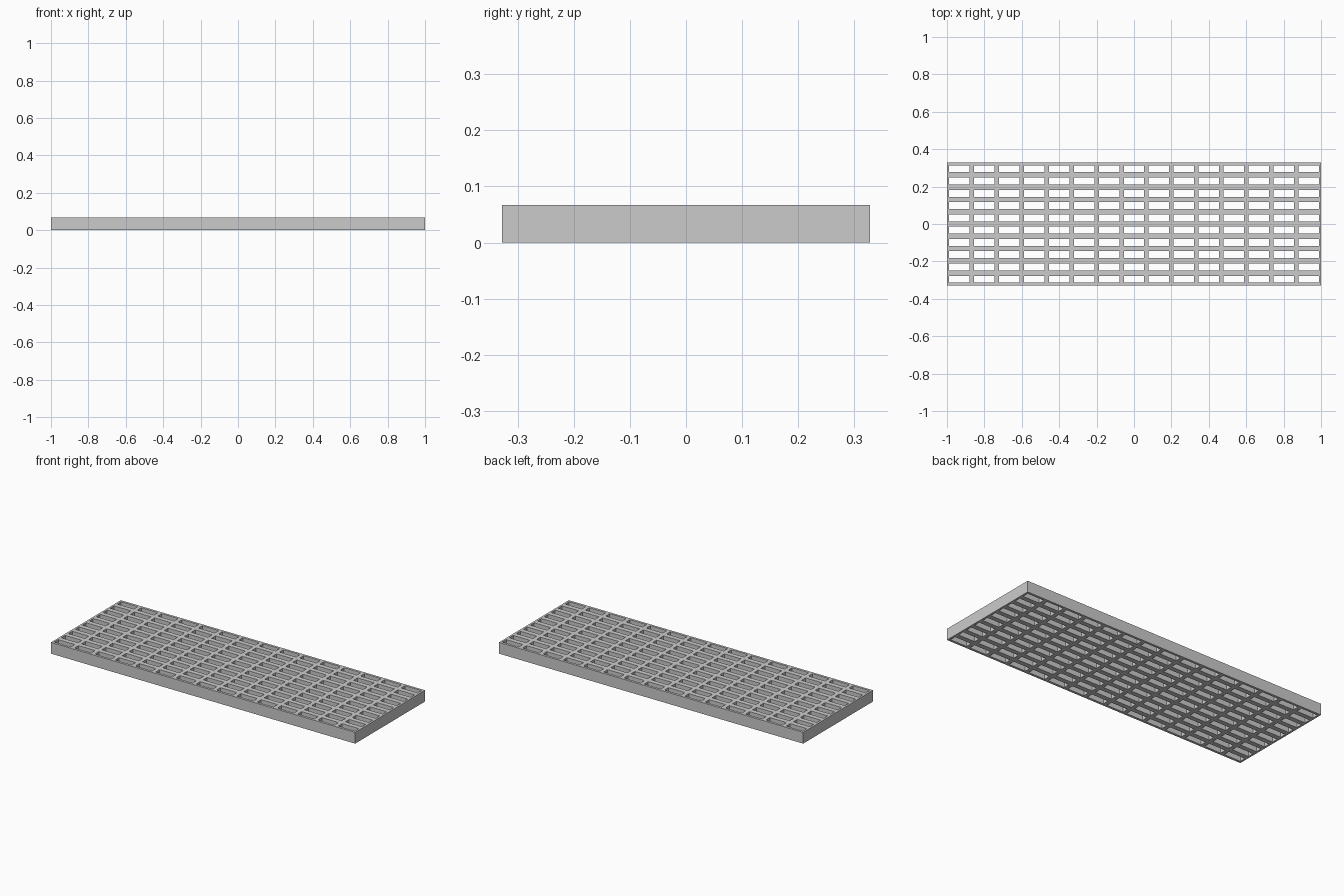
import bpy, bmesh

if "Cube" in bpy.data.objects:
    bpy.data.objects.remove(bpy.data.objects["Cube"])

NX, NY = 15, 10            # openings along length and width
LENGTH, WIDTH, HEIGHT = 2.0, 0.656, 0.067
HOLE_X, HOLE_Y = 0.109, 0.037


def cut_lines(size, count, hole):
    """Edges of every bar: outer edge, then both sides of each opening."""
    pitch = size / count
    lines = [-size / 2]
    for i in range(count):
        c = -size / 2 + (i + 0.5) * pitch
        lines += [c - hole / 2, c + hole / 2]
    return lines + [size / 2]


xs = cut_lines(LENGTH, NX, HOLE_X)
ys = cut_lines(WIDTH, NY, HOLE_Y)

# Flat lattice: skip the cells that are openings
bm = bmesh.new()
grid = [[bm.verts.new((x, y, 0)) for y in ys] for x in xs]
for i in range(len(xs) - 1):
    for j in range(len(ys) - 1):
        if i % 2 and j % 2:
            continue
        bm.faces.new((grid[i][j], grid[i + 1][j], grid[i + 1][j + 1], grid[i][j + 1]))

# Thicken the lattice into a solid grating
ret = bmesh.ops.extrude_face_region(bm, geom=bm.faces[:], use_keep_orig=True)
top = [v for v in ret["geom"] if isinstance(v, bmesh.types.BMVert)]
bmesh.ops.translate(bm, verts=top, vec=(0, 0, HEIGHT))
bmesh.ops.recalc_face_normals(bm, faces=bm.faces[:])

mesh = bpy.data.meshes.new("floor_grating")
bm.to_mesh(mesh)
bm.free()
bpy.context.collection.objects.link(bpy.data.objects.new("floor_grating", mesh))
